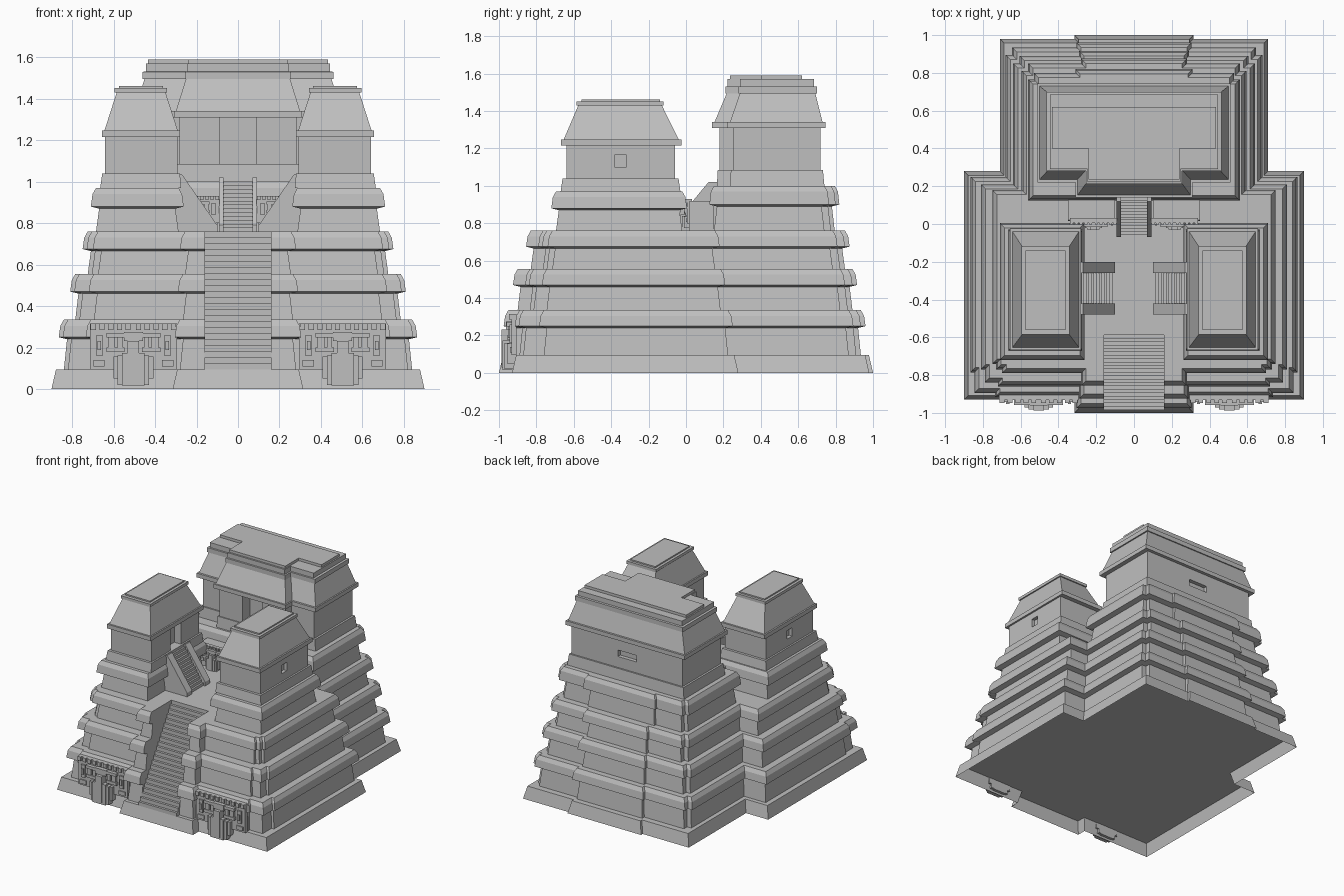
import bpy, bmesh

if "Cube" in bpy.data.objects:
    bpy.data.objects.remove(bpy.data.objects["Cube"])

stone = bpy.data.materials.new("grey stone")
stone.diffuse_color = (0.52, 0.52, 0.52, 1)
stone.use_nodes = True
stone.node_tree.nodes["Principled BSDF"].inputs["Base Color"].default_value = stone.diffuse_color


def finish(name, bm):
    bmesh.ops.recalc_face_normals(bm, faces=bm.faces)
    me = bpy.data.meshes.new(name)
    bm.to_mesh(me)
    bm.free()
    me.materials.append(stone)
    ob = bpy.data.objects.new(name, me)
    bpy.context.collection.objects.link(ob)
    return ob


def loft(bm, rings, bottom=True):
    """Join equal-length rings of 3D points and cap the ends."""
    vs = [[bm.verts.new(p) for p in r] for r in rings]
    n = len(vs[0])
    for a, b in zip(vs, vs[1:]):
        for i in range(n):
            j = (i + 1) % n
            bm.faces.new((a[i], a[j], b[j], b[i]))
    bm.faces.new(vs[-1])
    if bottom:
        bm.faces.new(vs[0][::-1])


def stack(name, layers, s=1, bottom=True):
    """Horizontal outlines stacked at heights: [(outline, z), ...]."""
    bm = bmesh.new()
    loft(bm, [[(s * x, y, z) for x, y in o] for o, z in layers], bottom)
    return finish(name, bm)


def profile_x(name, pts, x0, x1):
    bm = bmesh.new()
    loft(bm, [[(x, y, z) for y, z in pts] for x in (x0, x1)])
    return finish(name, bm)


def profile_y(name, pts, y0, y1, s=1):
    bm = bmesh.new()
    loft(bm, [[(s * x, y, z) for x, z in pts] for y in (y0, y1)])
    return finish(name, bm)


def rect(x0, x1, y0, y1, d=0):
    return [(x0 + d, y0 + d), (x1 - d, y0 + d), (x1 - d, y1 - d), (x0 + d, y1 - d)]


def mirrored(half):
    return half + [(-x, y) for x, y in reversed(half)]


def tee(c, yc, yw, X, yb):
    """T outline: centre bay half-width c to yc, wings half-width X to yw."""
    return mirrored([(c, yc), (c, yw), (X, yw), (X, yb)])


def terrace(X, yf, cx, yfc, yj, xr, yb, ybc, n, d=0):
    """Cross-shaped terrace outline, shrunk by d; n is the corner step length."""
    k = 0.02
    X, cx, xr = X - d, cx - d, xr - d
    yf, yfc, yj, yb, ybc = yf + d, yfc + d, yj - d, yb - d, ybc - d
    h = [(cx, yfc), (cx, yf)]
    if n:
        h = [(0.16, -0.55), (0.16, yfc)] + h
        h += [(X - n, yf), (X - n, yf + k), (X - k, yf + k), (X - k, yf + n), (X, yf + n)]
    else:
        h += [(X, yf)]
    h += [(X, yj), (xr, yj)]
    if n:
        h += [(xr, yb - .04), (xr - .035, yb - .04), (xr - .035, yb)]
    else:
        h += [(xr, yb)]
    h += [(cx, yb), (cx, ybc)]
    return mirrored(h)


def stairs(u0, z0, u1, z1, n, back):
    pts = []
    for i in range(n):
        u = u0 + (u1 - u0) * i / n
        pts += [(u, z0 + (z1 - z0) * i / n), (u, z0 + (z1 - z0) * (i + 1) / n)]
    return pts + [(back, z1), (back, z0)]


def window(ob, x0, x1, y0, y1, z0, z1):
    cut = stack("window_cutter", [(rect(x0, x1, y0, y1), z0), (rect(x0, x1, y0, y1), z1)])
    cut.hide_render = True
    cut.hide_set(True)
    m = ob.modifiers.new("window", 'BOOLEAN')
    m.object = cut
    m.solver = 'EXACT'


# Plinth, open underneath
base = (.90, -.93, .315, -1.0, .28, .71, .98, 1.0, 0)
stack("plinth", [(terrace(*base), 0), (terrace(*base, d=.022), .095)], bottom=False)

# Three shared terraces: sloping wall with an overhanging band
levels = [
    ((.865, -.915, .305, -.975, .25, .68, .935, .96, .13), .095, .25, .335),
    ((.81, -.86, .29, -.925, .21, .64, .89, .915, .09), .335, .47, .555),
    ((.75, -.79, .28, -.855, .18, .595, .85, .875, .05), .555, .675, .76)]
for i, (p, z0, zb, z1) in enumerate(levels):
    stack(f"terrace_{i + 1}", [
        (terrace(*p, d=.025), z0), (terrace(*p, d=.04), zb - .01), (terrace(*p), zb),
        (terrace(*p, d=.008), z1 - .03), (terrace(*p, d=.025), z1)])

# Main front stair
profile_x("front_stair", stairs(-.985, .095, -.57, .76, 23, -.53), -.162, .162)


# Rear temple terrace
def rear(d):
    X, yb, c = .56 - d, .80 - d, .31 - d
    return mirrored([(X, .125 + d), (X, yb - .035), (X - .03, yb - .035),
                     (X - .03, yb), (c, yb), (c, yb + .02)])


stack("rear_terrace", [(rear(.025), .76), (rear(.04), .89), (rear(0), .90),
                       (rear(.008), .97), (rear(.025), 1.0)])

# Rear temple
stack("temple_platform", [(tee(.30, .165, .235, .50, .74), 1.0),
                          (tee(.295, .17, .24, .49, .732), 1.085)])
body = mirrored([(.087, .27), (.087, .178), (.283, .178), (.283, .25), (.475, .25), (.475, .72)])
temple = stack("temple_walls", [(body, 1.08), (body, 1.315)])
window(temple, -.08, .08, .69, .78, 1.17, 1.22)
stack("temple_cornice", [(tee(.31, .14, .22, .51, .745), 1.31),
                         (tee(.31, .14, .22, .51, .745), 1.342)])
stack("temple_roof", [(tee(.30, .152, .235, .50, .73), 1.34),
                      (tee(.25, .22, .29, .45, .69), 1.50)])
stack("temple_roof_cap", [(tee(.255, .212, .28, .462, .70), 1.495),
                          (tee(.255, .212, .28, .462, .70), 1.53),
                          (tee(.245, .222, .29, .445, .685), 1.532),
                          (tee(.245, .222, .29, .445, .685), 1.57)])
stack("temple_roof_panel", [(tee(.24, .235, .40, .435, .62), 1.565),
                            (tee(.24, .235, .40, .435, .62), 1.59)])

# Stair up to the temple, with balustrades
profile_x("temple_stair", stairs(-.055, .76, .14, 1.0, 13, .17), -.075, .075)
for s in (1, -1):
    profile_x("temple_balustrade",
              [(-.07, .76), (-.07, .79), (.12, 1.02), (.17, 1.02), (.17, .76)],
              s * .07, s * .092)


def mask(x, y, z, w, h, depth):
    """Carved face relief; boxes are in units of half-width, height, depth."""
    bm = bmesh.new()

    def block(u0, u1, v0, v1, t, mirror=True):
        for m in ((1, -1) if mirror else (1,)):
            loft(bm, [[(x + m * u * w, yy, z + v * h) for u, yy, v in
                       ((u0, yk, v0), (u1, yk, v0), (u1, yk, v1), (u0, yk, v1))]
                      for yk in (y + .02, y - t * depth)])
    block(-1, 1, 0, 1, .12, False)               # back panel
    block(-.36, .36, -.34, .30, .75, False)      # snout
    block(-.26, .26, -.36, .36, .9, False)
    block(-.13, .13, -.30, .62, 1.0, False)      # nose ridge
    block(-.22, .22, .62, .82, .6, False)        # forehead
    block(.36, .46, -.2, .28, .5)                # jaw
    block(.20, .62, .38, .48, .5)                # lower eyelid
    block(.20, .62, .70, .80, .55)               # upper eyelid
    block(.24, .36, .46, .72, .42)               # eyes
    block(.42, .58, .46, .72, .42)
    block(.70, .86, .30, .74, .3)                # ear plugs
    block(.74, .82, .42, .62, .45)
    block(.66, .92, .06, .20, .25)
    for i in range(5):                           # row of headdress teeth
        block(.06 + i * .2, .18 + i * .2, .86, 1.0, .35)
    finish("carved_mask", bm)


for s in (1, -1):
    # Side tower terrace and platform
    t = lambda d: rect(.262, .71, -.72, .005, d)
    stack("tower_terrace", [(t(.025), .76), (t(.04), .87), (t(0), .88),
                            (t(.008), .94), (t(.025), .97)], s)
    stack("tower_platform", [(rect(.275, .665, -.67, -.03), .97),
                             (rect(.28, .655, -.66, -.04), 1.04)], s)
    # Tower walls with a doorway facing the court and a window outside
    wall = [(.293, -.64), (.642, -.64), (.642, -.06), (.293, -.06),
            (.293, -.28), (.35, -.28), (.35, -.41), (.293, -.41)]
    tower = stack("tower_walls", [(wall, 1.03), (wall, 1.22)], s)
    window(tower, *sorted((s * .615, s * .68)), -.382, -.318, 1.10, 1.165)
    stack("tower_cornice", [(rect(.28, .656, -.668, -.025), 1.215),
                            (rect(.28, .656, -.668, -.025), 1.247)], s)
    stack("tower_roof", [(rect(.29, .645, -.655, -.038), 1.245),
                         (rect(.35, .585, -.575, -.13), 1.432)], s)
    stack("tower_roof_cap", [(rect(.342, .595, -.585, -.12), 1.43),
                             (rect(.342, .595, -.585, -.12), 1.452)], s)
    stack("tower_roof_panel", [(rect(.362, .575, -.56, -.14), 1.45),
                               (rect(.362, .575, -.56, -.14), 1.462)], s)
    # Stair from the court up to the tower, with balustrades
    profile_y("tower_stair", stairs(.115, .76, .28, 1.02, 12, .31), -.42, -.26, s)
    for y in (-.48, -.26):
        profile_y("tower_balustrade",
                  [(.10, .76), (.10, .79), (.27, 1.035), (.31, 1.035), (.31, .76)],
                  y, y + .06, s)
    # Carved masks, and the wall behind the upper ones
    mask(s * .505, -.925, .095, .21, .22, .062)
    stack("mask_wall", [(rect(.10, .35, .015, .15), .76), (rect(.10, .35, .02, .15), .92)], s)
    mask(s * .215, .012, .80, .125, .13, .045)
